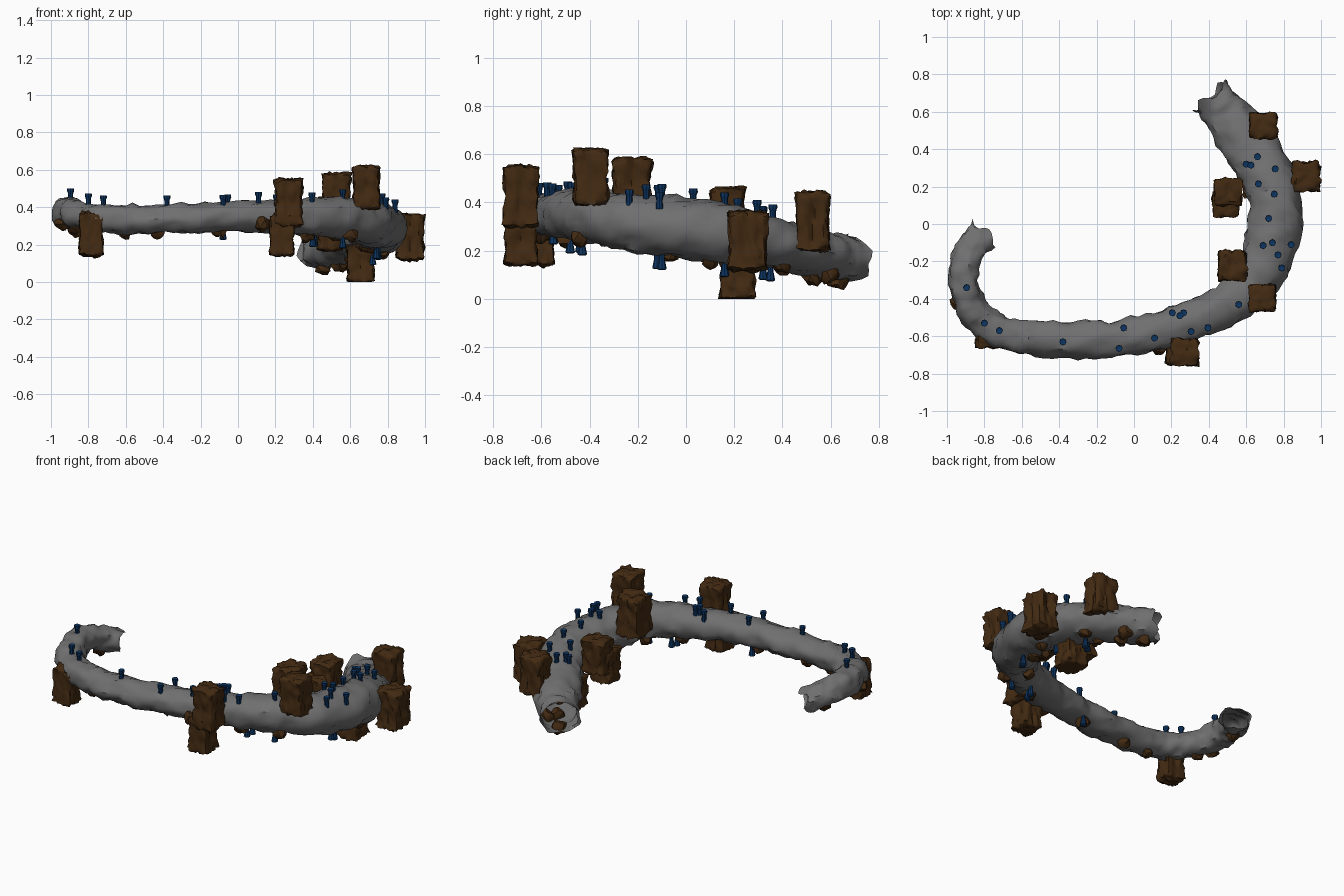
import bpy, bmesh, math, random
from mathutils import Vector, noise

if "Cube" in bpy.data.objects:
    bpy.data.objects.remove(bpy.data.objects["Cube"])

random.seed(4)


def material(name, col):
    m = bpy.data.materials.new(name)
    m.diffuse_color = (*col, 1)
    m.use_nodes = True
    m.node_tree.nodes["Principled BSDF"].inputs["Base Color"].default_value = m.diffuse_color
    return m


GREY = material("dark_grey_stone", (0.16, 0.16, 0.16))
BROWN = material("brown_rock", (0.055, 0.023, 0.006))
BLUE = material("blue_growth", (0.004, 0.035, 0.12))


def finish(name, bm, mat, angle=40):
    bmesh.ops.recalc_face_normals(bm, faces=bm.faces)
    me = bpy.data.meshes.new(name)
    bm.to_mesh(me)
    bm.free()
    me.shade_smooth()
    me.set_sharp_from_angle(angle=math.radians(angle))
    me.materials.append(mat)
    ob = bpy.data.objects.new(name, me)
    bpy.context.collection.objects.link(ob)
    return ob


# Tunnel path: x, y, z, half width, half height
PATH = [
    (-.80, -.055, .325, .09, .065), (-.87, -.13, .35, .075, .075),
    (-.915, -.27, .375, .08, .078), (-.88, -.42, .365, .085, .078),
    (-.78, -.54, .345, .09, .075), (-.6, -.605, .335, .09, .075),
    (-.3, -.62, .34, .097, .078), (0, -.6, .35, .1, .082),
    (.3, -.52, .35, .107, .097), (.52, -.415, .345, .117, .107),
    (.68, -.25, .32, .135, .118), (.755, -.02, .295, .145, .125),
    (.735, .2, .265, .138, .12), (.625, .4, .225, .142, .1),
    (.505, .57, .18, .122, .1), (.405, .68, .17, .105, .095)]


def sample_path(steps=7):
    pts = [Vector(p) for p in PATH]
    ext = [2 * pts[0] - pts[1]] + pts + [2 * pts[-1] - pts[-2]]
    out = []
    for i in range(1, len(ext) - 2):
        a, b, c, d = ext[i - 1:i + 3]
        for k in range(steps):
            t = k / steps
            out.append(0.5 * (2 * b + (c - a) * t + (2 * a - 5 * b + 4 * c - d) * t * t
                              + (3 * b - a - 3 * c + d) * t ** 3))
    return out + [pts[-1]]


RINGS = sample_path()


# Open, lumpy tunnel tube with ragged ends
def tunnel(sides=24):
    bm = bmesh.new()
    rows = []
    n = len(RINGS)
    for i, r in enumerate(RINGS):
        c = Vector(r[:3])
        tan = Vector(RINGS[min(i + 1, n - 1)][:3]) - Vector(RINGS[max(i - 1, 0)][:3])
        tan.normalize()
        side = tan.cross(Vector((0, 0, 1))).normalized()
        up = side.cross(tan)
        row = []
        for k in range(sides):
            a = 2 * math.pi * k / sides
            d = side * math.cos(a) * r[3] + up * math.sin(a) * r[4]
            p = c + d
            p += d.normalized() * (noise.noise(p * 11) * 0.014 + noise.noise(p * 22) * 0.018)
            if i in (0, n - 1):
                out = -tan if i == 0 else tan
                p += out * noise.noise(p * 14) * 0.05 + d * 0.12 * abs(math.cos(a))
            row.append(bm.verts.new(p))
        rows.append(row)
    for a, b in zip(rows, rows[1:]):
        for k in range(sides):
            j = (k + 1) % sides
            bm.faces.new((a[k], a[j], b[j], b[k]))
    finish("tunnel", bm, GREY)


# Large lumpy boulders: rounded blocks, waisted, with grooved faces
def boulder(name, x, y, z0, z1, sx=.15, sy=.15):
    bm = bmesh.new()
    bmesh.ops.create_cube(bm, size=2)
    bmesh.ops.subdivide_edges(bm, edges=bm.edges, cuts=9, use_grid_fill=True)
    off = Vector((x * 7, y * 5, z0 * 9))
    for v in bm.verts:
        c = v.co.copy()
        ax, ay, az = abs(c.x), abs(c.y), abs(c.z)
        q = c * (1 - 0.3 * max(0, c.length - 1.22))
        waist = 0.88 + 0.2 * az ** 2
        groove = 1 - 0.12 * (1 - min(ax, ay)) ** 2
        q.x *= waist * groove
        q.y *= waist * groove
        n = c.normalized()
        lump = noise.noise(c * 1.6 + off) * 0.17 + noise.noise(c * 3.3 + off) * 0.24
        n.z *= 0.6
        q += n * (lump + 0.03)
        v.co = Vector((x + q.x * sx / 2, y + q.y * sy / 2,
                       max(0, (z0 + z1) / 2 + q.z * (z1 - z0) / 2)))
    finish(name, bm, BROWN, 60)


# Small stones hanging under the tunnel
def stone(name, x, y, z, s):
    bm = bmesh.new()
    bmesh.ops.create_icosphere(bm, subdivisions=2, radius=s)
    off = Vector((x * 31, y * 17, z * 11))
    for v in bm.verts:
        v.co *= 1 + noise.noise(v.co / s * 1.3 + off) * 0.45
        v.co += Vector((x, y, z))
    finish(name, bm, BROWN, 30)


# Blue growths: turned profile of (radius, height)
def growth(name, x, y, z, profile, sides=8):
    bm = bmesh.new()
    rings = []
    for r, h in profile:
        rings.append([bm.verts.new((x + r * math.cos(2 * math.pi * k / sides),
                                    y + r * math.sin(2 * math.pi * k / sides), z + h))
                      for k in range(sides)])
    for a, b in zip(rings, rings[1:]):
        for k in range(sides):
            j = (k + 1) % sides
            bm.faces.new((a[k], a[j], b[j], b[k]))
    bm.faces.new(rings[0])
    bm.faces.new(rings[-1])
    finish(name, bm, BLUE)


def tube_z(x, y, sign):
    r = min(RINGS, key=lambda p: (p[0] - x) ** 2 + (p[1] - y) ** 2)
    d = min(.85, math.hypot(r[0] - x, r[1] - y) / r[3])
    return r[2] + sign * r[4] * math.sqrt(1 - d * d)


tunnel()

BOULDERS = [
    (-.785, -.605, .14, .37, .135, .12), (.27, -.685, .30, .55), (.235, -.685, .14, .36, .135, .14),
    (.685, -.395, .39, .62), (.525, -.225, .33, .58, .155, .165),
    (.505, .17, .25, .46, .15, .15), (.49, .105, .17, .38, .14, .14),
    (.92, .255, .12, .36, .155, .165),
    (.69, .525, .20, .44, .155, .145), (.655, .215, .0, .2, .15, .15)]
for i, b in enumerate(BOULDERS):
    boulder(f"boulder_{i + 1}", *b)

STONES = [(-.94, -.42), (-.87, -.47), (-.87, -.15), (-.6, -.6), (-.43, -.6), (-.1, -.58),
          (.13, -.66), (.37, -.5), (.6, -.44), (.52, -.33), (.7, -.07), (.66, .0),
          (.78, .1), (.6, .4), (.7, .4), (.54, .53), (.46, .63), (.57, .6)]
for i, (x, y) in enumerate(STONES):
    stone(f"stone_{i + 1}", x, y, tube_z(x, y, -1) + 0.004, random.uniform(.034, .045))

TOP = [(-.895, -.34), (-.8, -.53), (-.72, -.57), (-.38, -.63), (-.08, -.665), (-.055, -.555),
       (.11, -.61), (.205, -.475), (.245, -.49), (.265, -.475), (.305, -.575), (.395, -.555),
       (.56, -.43), (.79, -.235), (.77, -.165), (.84, -.11), (.69, -.115), (.74, -.1),
       (.72, .03), (.75, .16), (.665, .215), (.6, .32), (.625, .315), (.66, .36), (.755, .295)]
CAP = [(.015, -.02), (.013, .015), (.015, .028), (.019, .036), (.018, .05), (.01, .047)]
for i, (x, y) in enumerate(TOP):
    growth(f"top_growth_{i + 1}", x, y, tube_z(x, y, 1), CAP)

UNDER = [(-.08, -.55), (.4, -.48), (.41, -.44), (.56, -.43), (.75, -.1),
         (.74, -.12), (.72, .16), (.62, .32), (.66, .35)]
DRIP = [(.011, .02), (.012, -.015), (.016, -.035), (.02, -.055), (.012, -.06)]
for i, (x, y) in enumerate(UNDER):
    growth(f"under_growth_{i + 1}", x, y, tube_z(x, y, -1), DRIP)
